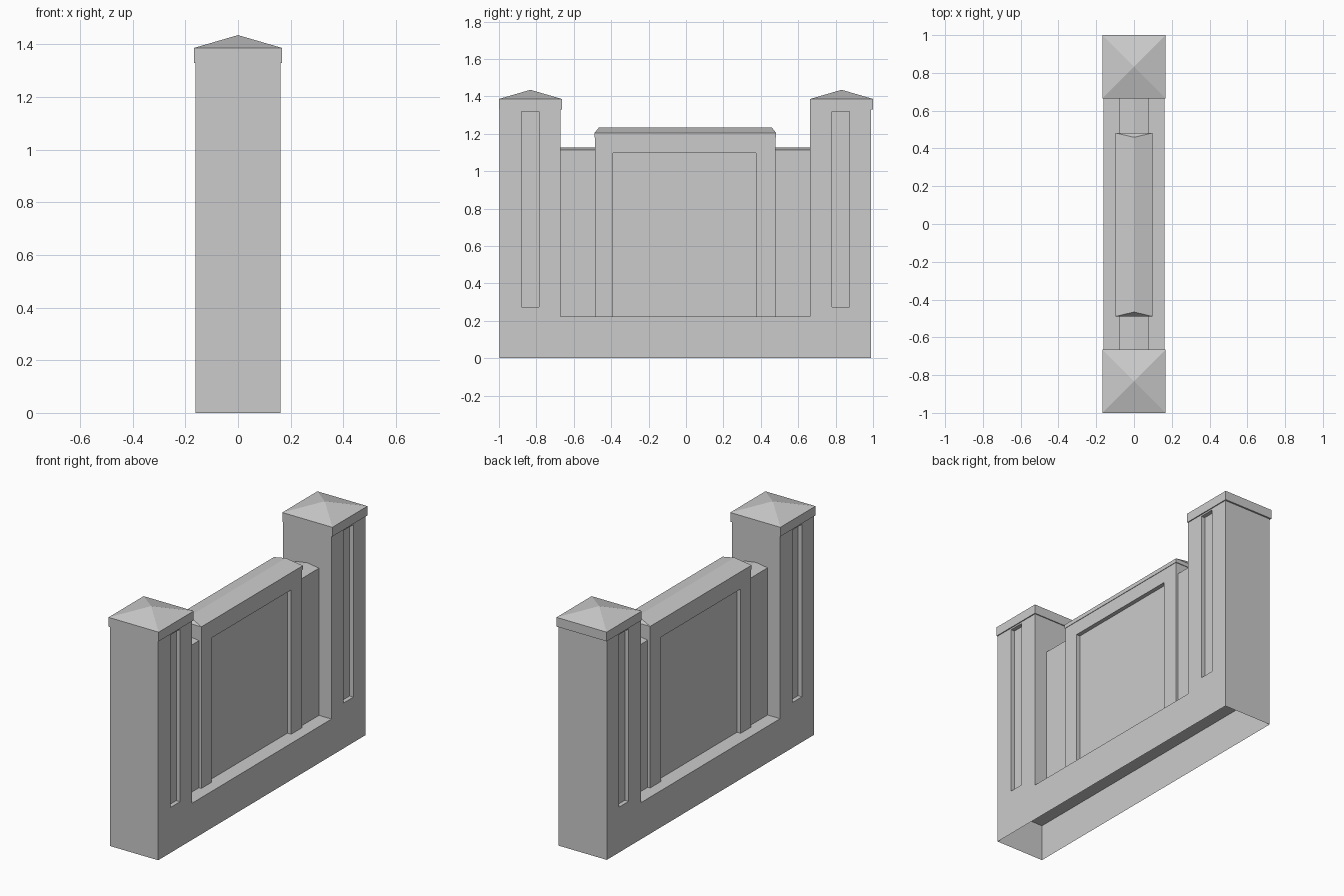
import bpy, bmesh

if "Cube" in bpy.data.objects:
    bpy.data.objects.remove(bpy.data.objects["Cube"])


def make(name, verts, faces):
    bm = bmesh.new()
    vs = [bm.verts.new(v) for v in verts]
    for f in faces:
        bm.faces.new([vs[i] for i in f])
    bmesh.ops.remove_doubles(bm, verts=bm.verts, dist=1e-5)
    bmesh.ops.recalc_face_normals(bm, faces=bm.faces)
    me = bpy.data.meshes.new(name)
    bm.to_mesh(me)
    bm.free()
    ob = bpy.data.objects.new(name, me)
    bpy.context.collection.objects.link(ob)
    return ob


def roofed_block(name, hx, y0, y1, z0, z1, ridge, inset):
    """Closed block with a pitched top; inset pulls the ridge ends in (hip)."""
    v = [(x, y, z) for z in (z0, z1)
         for x, y in ((-hx, y0), (hx, y0), (hx, y1), (-hx, y1))]
    v += [(0, y0 + inset, ridge), (0, y1 - inset, ridge)]
    f = [(0, 3, 2, 1), (0, 1, 5, 4), (1, 2, 6, 5), (2, 3, 7, 6), (3, 0, 4, 7),
         (4, 5, 8), (6, 7, 9), (5, 6, 9, 8), (7, 4, 8, 9)]
    return make(name, v, f)


def recessed_block(name, hx, outer, inner, depth):
    """Upright block with a rectangular recess in both broad faces."""
    def rect(x, r):
        y0, y1, z0, z1 = r
        return [(x, y0, z0), (x, y1, z0), (x, y1, z1), (x, y0, z1)]
    v, f = [], []
    for s in (1, -1):
        b = len(v)
        v += rect(s * hx, outer) + rect(s * hx, inner) + rect(s * (hx - depth), inner)
        for i in range(4):
            j = (i + 1) % 4
            if i == 0 and outer[2] == inner[2]:
                continue                      # recess runs down to the base
            f.append((b + i, b + j, b + 4 + j, b + 4 + i))
            f.append((b + 4 + i, b + 4 + j, b + 8 + j, b + 8 + i))
        f.append((b + 8, b + 9, b + 10, b + 11))
    # end faces and top
    f += [(1, 2, 14, 13), (2, 3, 15, 14), (3, 0, 12, 15)]
    ob = make(name, v, f)
    # outward orientation for the open-bottomed shell
    bm = bmesh.new()
    bm.from_mesh(ob.data)
    top = max(bm.faces, key=lambda p: p.calc_center_median().z)
    if top.normal.z < 0:
        bmesh.ops.reverse_faces(bm, faces=bm.faces)
    bm.to_mesh(ob.data)
    bm.free()
    return ob


BASE_Z = 0.222

# Base plinth, hollow and open underneath
hx, y0, y1 = 0.162, -0.996, 0.99
make("base_plinth",
     [(x, y, z) for z in (0, BASE_Z)
      for x, y in ((-hx, y0), (hx, y0), (hx, y1), (-hx, y1))],
     [(0, 1, 5, 4), (1, 2, 6, 5), (2, 3, 7, 6), (3, 0, 4, 7), (4, 5, 6, 7)])

# End pillars with slots, and their pyramid caps
for side, c, cc in (("near", -0.833, -0.832), ("far", 0.827, 0.832)):
    recessed_block(side + "_pillar", hx, (c - 0.163, c + 0.163, BASE_Z, 1.332),
                   (c - 0.046, c + 0.046, 0.275, 1.32), 0.025)
    roofed_block(side + "_pillar_cap", 0.168, cc - 0.168, cc + 0.168,
                 1.33, 1.386, 1.435, 0.168)

# Low link walls between the pillars and the panel
for side, a, b in (("near", -0.67, -0.485), ("far", 0.478, 0.664)):
    roofed_block(side + "_link_wall", 0.078, a, b, BASE_Z, 1.114, 1.126, 0)

# Central panel with recess, and its hipped coping
recessed_block("centre_panel", 0.094, (-0.486, 0.478, BASE_Z, 1.182),
               (-0.39, 0.375, BASE_Z, 1.097), 0.025)
roofed_block("panel_coping", 0.097, -0.489, 0.482, 1.18, 1.204, 1.233, 0.023)
